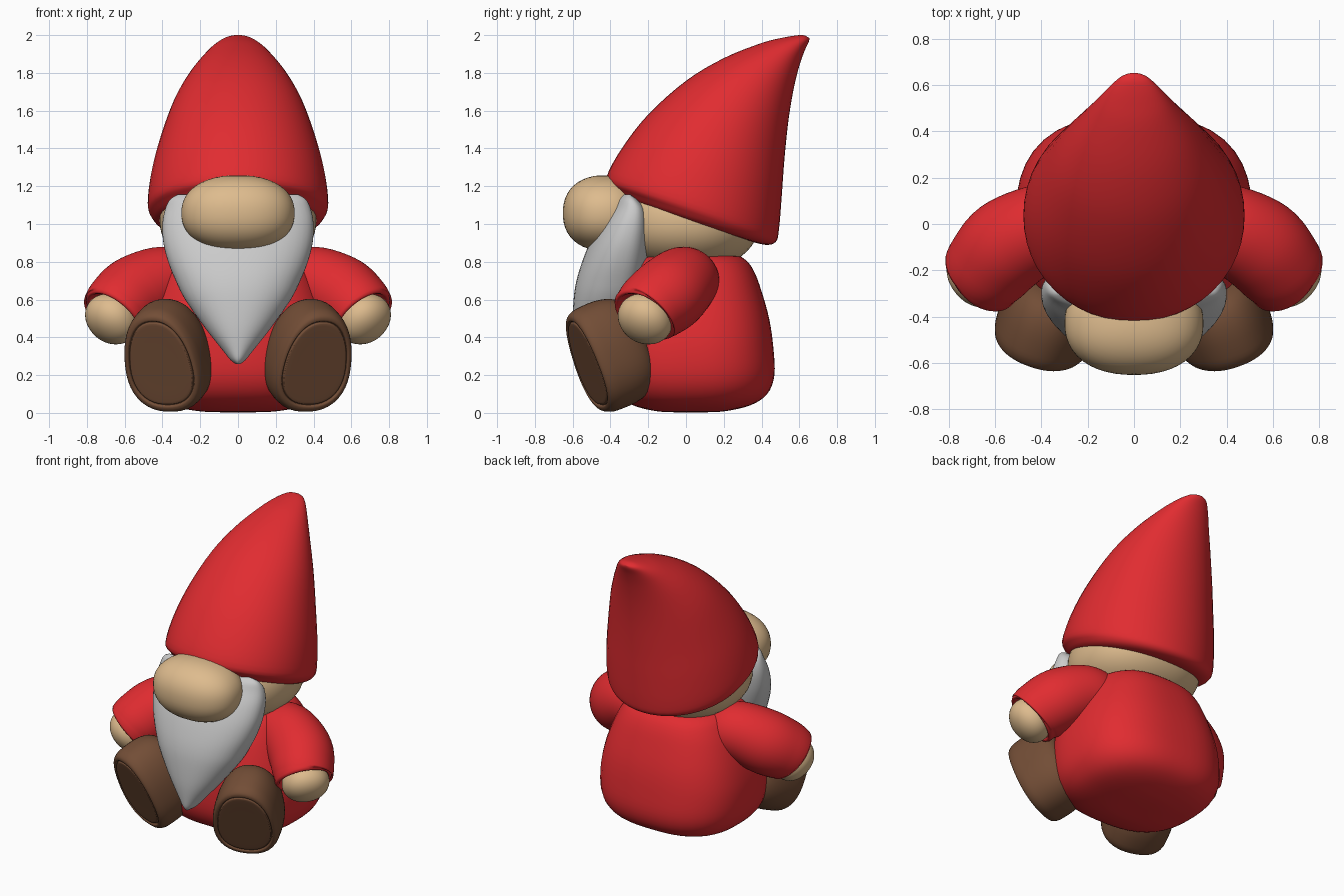
import bpy
import bmesh
from math import cos, sin, pi
from mathutils import Vector, Matrix

if "Cube" in bpy.data.objects:
    bpy.data.objects.remove(bpy.data.objects["Cube"])

SEG = 48


def material(name, rgb):
    m = bpy.data.materials.new(name)
    m.diffuse_color = (*rgb, 1)
    m.use_nodes = True
    m.node_tree.nodes["Principled BSDF"].inputs["Base Color"].default_value = m.diffuse_color
    return m


RED = material("red_cloth", (0.75, 0.025, 0.03))
SKIN = material("skin", (0.73, 0.50, 0.27))
BROWN = material("brown_leather", (0.17, 0.075, 0.037))


def superellipse(power):
    """Unit outline points, power 2 is a circle, higher is boxier."""
    pts = []
    for i in range(SEG):
        c, s = cos(2 * pi * i / SEG), sin(2 * pi * i / SEG)
        k = (abs(c) ** power + abs(s) ** power) ** (-1 / power)
        pts.append((c * k, s * k))
    return pts


def smooth_rows(rows, steps):
    """Catmull-Rom interpolation through rows of numbers."""
    rows = [Vector(r) for r in rows]
    out = []
    for i in range(len(rows) - 1):
        p0, p1, p2 = rows[max(i - 1, 0)], rows[i], rows[i + 1]
        p3 = rows[min(i + 2, len(rows) - 1)]
        for k in range(steps):
            t = k / steps
            out.append(p1 + (p2 - p0) * (0.5 * t)
                       + (p0 * 2 - p1 * 5 + p2 * 4 - p3) * (0.5 * t * t)
                       + (p1 * 3 - p0 - p2 * 3 + p3) * (0.5 * t ** 3))
    return out + [rows[-1]]


def loft(name, rings, mat=None, mirror=False):
    """Skin a list of point rings and close both ends with a fan."""
    verts = [v for r in rings for v in r]
    n = len(rings)
    faces = [(j * SEG + i, j * SEG + (i + 1) % SEG,
              (j + 1) * SEG + (i + 1) % SEG, (j + 1) * SEG + i)
             for j in range(n - 1) for i in range(SEG)]
    for start, ring in ((0, rings[0]), ((n - 1) * SEG, rings[-1])):
        c = len(verts)
        verts.append(sum(ring, Vector()) / SEG)
        for i in range(SEG):
            a, b = start + i, start + (i + 1) % SEG
            faces.append((b, a, c) if start == 0 else (a, b, c))
    me = bpy.data.meshes.new(name)
    me.from_pydata(verts, [], faces)
    bm = bmesh.new()
    bm.from_mesh(me)
    bmesh.ops.recalc_face_normals(bm, faces=bm.faces)
    for f in bm.faces:
        f.smooth = True
    bm.to_mesh(me)
    bm.free()
    ob = bpy.data.objects.new(name, me)
    bpy.context.collection.objects.link(ob)
    if mat:
        me.materials.append(mat)
    if mirror:
        ob.modifiers.new("mirror", 'MIRROR').use_axis[0] = True


def front_back_loft(name, rows, power, mat=None, bend=0.0):
    """Rows: front y, front z, back y, back z, half width."""
    rings = []
    for fy, fz, by, bz, rx in smooth_rows(rows, 4):
        ring = []
        for c, s in superellipse(power):
            t = (s + 1) / 2
            ring.append(Vector((c * rx, fy + (by - fy) * t + bend * c * c, fz + (bz - fz) * t)))
        rings.append(ring)
    loft(name, rings, mat)


def ball(name, centre, radii, power, mat, rot=None, mirror=False):
    """Slightly squared ellipsoid."""
    rot = rot or Matrix.Identity(3)
    rings = []
    for j in range(25):
        a = (pi / 2 - .02) * (j / 12 - 1)
        k = (abs(cos(a)) ** power + abs(sin(a)) ** power) ** (-1 / power)
        rings.append([Vector(centre) + rot @ Vector((c * cos(a) * k * radii[0],
                      s * cos(a) * k * radii[1], sin(a) * k * radii[2]))
                      for c, s in superellipse(power)])
    loft(name, rings, mat, mirror)


# Body: rounded sack
body = [(.003, -.03, .08, .05), (.008, -.15, .2, .2), (.04, -.28, .34, .36),
        (.10, -.37, .43, .45), (.20, -.42, .468, .5), (.35, -.43, .462, .51),
        (.50, -.42, .44, .485), (.65, -.38, .398, .435), (.75, -.34, .36, .385),
        (.81, -.29, .315, .335), (.837, -.2, .25, .25), (.845, -.02, .07, .05)]
front_back_loft("body", [(f, z, b, z, w) for z, f, b, w in body], 2.6, RED)

# Hat: leaning cone with a rounded, tilted brim
front_back_loft("hat", [
    (-.25, 1.10, .33, .912, .33), (-.35, 1.14, .42, .89, .41),
    (-.395, 1.19, .475, .905, .455), (-.42, 1.25, .492, .97, .478),
    (-.34, 1.40, .507, 1.15, .458), (-.20, 1.58, .52, 1.33, .41),
    (0, 1.758, .54, 1.53, .34), (.20, 1.878, .565, 1.69, .26),
    (.40, 1.958, .595, 1.82, .175), (.52, 1.988, .625, 1.91, .115),
    (.60, 2.0, .65, 1.965, .062), (.63, 1.998, .653, 1.985, .015)], 2.05, RED)

# Head and nose
ball("head", (0, 0, 1.02), (.415, .39, .27), 2.2, SKIN)
ball("nose", (0, -.43, 1.058), (.30, .222, .2), 2.25, SKIN)

# Beard: curved pad tapering to a point
beard = [(.258, -.56, -.54, .01), (.28, -.58, -.50, .04), (.33, -.59, -.45, .08),
         (.45, -.6, -.36, .175), (.60, -.595, -.26, .28), (.70, -.58, -.22, .33),
         (.80, -.55, -.20, .37), (.90, -.51, -.19, .395), (1.0, -.46, -.19, .40),
         (1.08, -.41, -.21, .385), (1.13, -.38, -.26, .36), (1.155, -.35, -.31, .32)]
front_back_loft("beard", [(f, z, b, z, w) for z, f, b, w in beard], 2.5, None, .03)

# Sleeves: bent tubes with a turned-in cuff (x, y, z, radius)
path = smooth_rows([(.20, .03, .67, .13), (.30, .01, .69, .17), (.41, -.02, .69, .19),
                    (.54, -.09, .63, .205), (.62, -.175, .565, .195),
                    (.652, -.216, .522, .183)], 5)
cuff_dir = Vector((.57, -.47, -.68)).normalized()
stations = []
for i, p in enumerate(path):
    d = path[min(i + 1, len(path) - 1)] - path[max(i - 1, 0)]
    stations.append((p.to_3d(), d.to_3d().normalized(), p[3]))
end = path[-1].to_3d()
stations[-1] = (end, cuff_dir, .183)
for push, r in ((.012, .176), (.016, .166), (.008, .155), (-.03, .14)):
    stations.append((end + cuff_dir * push, cuff_dir, r))
rings = []
for p, d, r in stations:
    u = Vector((0, 1, 0)).cross(d).normalized()
    v = d.cross(u)
    rings.append([p + (u * c + v * s) * r for c, s in superellipse(2)])
loft("sleeve", rings, RED, True)

# Hands
ball("hand", (.668, -.216, .497), (.15, .145, .115), 2.1, SKIN,
     cuff_dir.to_track_quat('Z', 'Y').to_matrix(), True)

# Shoes: egg-shaped, soles facing forward with a grooved panel (depth, scale)
n = Vector((.32, -.87, -.37)).normalized()
up = (Vector((0, 0, 1)) - n * n.z).normalized()
side = n.cross(up) * -1
if side.x < 0:
    side = -side
centre = Vector((.415, -.53, .258))
rings = []
for t, k in smooth_rows([(.002, .05), (.002, .4), (.002, .74), (.005, .79), (.014, .81),
                         (.005, .83), (.002, .86), (.008, .92), (.03, .97), (.07, 1),
                         (.17, 1), (.25, .93), (.30, .78), (.325, .5), (.33, .05)], 3):
    rings.append([centre - n * t + (side * (c * .213 * (1 - .13 * s) + .012 * s)
                                    + up * s * .292) * k
                  for c, s in superellipse(2.3)])
loft("shoe", rings, BROWN, True)
